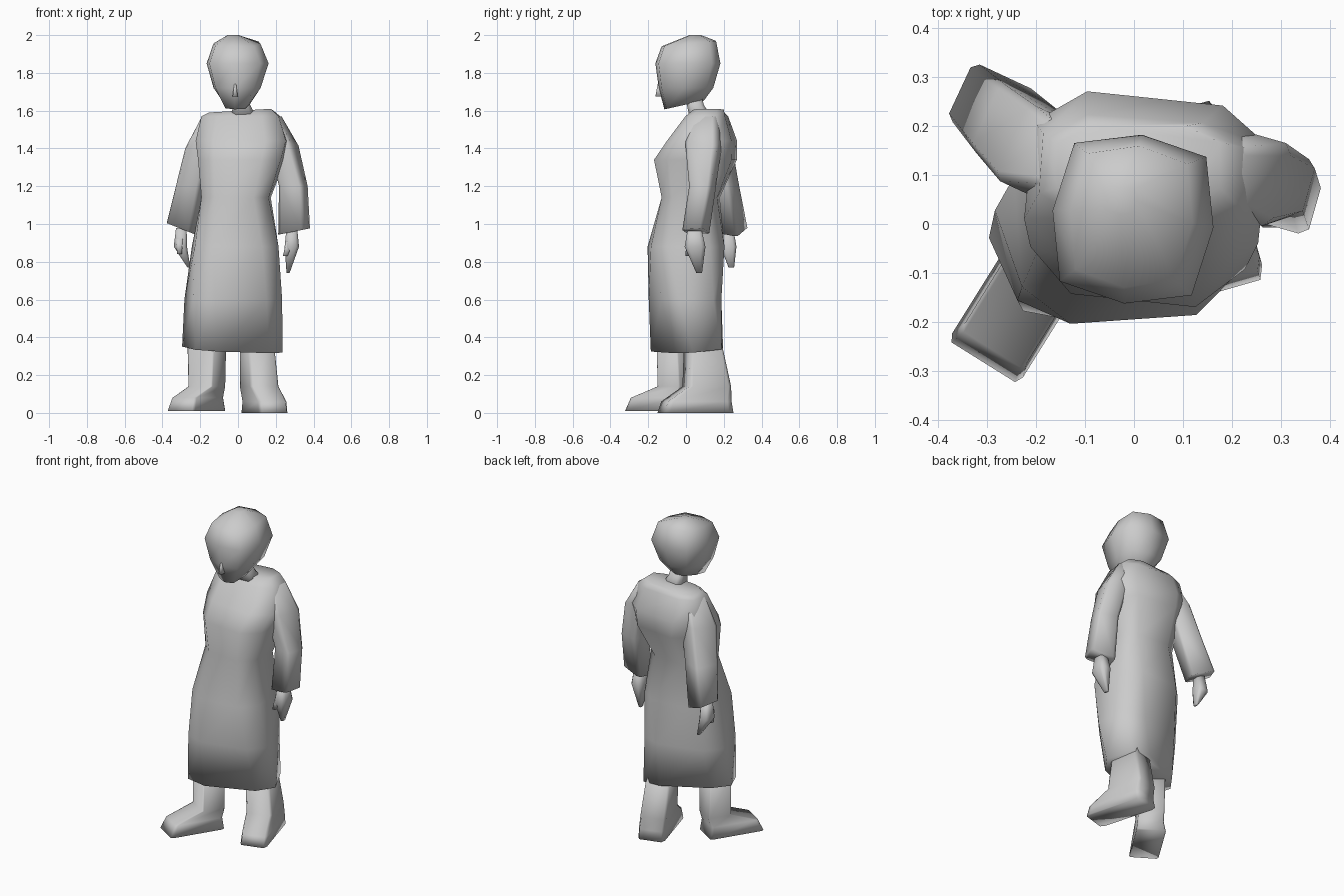
import bpy, bmesh
from math import radians
from mathutils import Vector, Matrix

cube = bpy.data.objects.get("Cube")
if cube:
    bpy.data.objects.remove(cube, do_unlink=True)

grey = bpy.data.materials.new("plain grey")
grey.use_nodes = True
colour = (0.6, 0.6, 0.6, 1)
grey.diffuse_color = colour
grey.node_tree.nodes["Principled BSDF"].inputs["Base Color"].default_value = colour


def chamfered(cut):
    """Square outline with cut corners."""
    k = 1 - cut
    return [(1, -k), (1, k), (k, 1), (-k, 1), (-1, k), (-1, -k), (-k, -1), (k, -1)]


def pointed(c):
    """Outline with a vertex on each axis and corners pulled in to c."""
    return [(1, 0), (c, c), (0, 1), (-c, c), (-1, 0), (-c, -c), (0, -1), (c, -c)]


def ring(bm, outline, yaw, cx, cy, z, rx, ry, tilt=0, pitch=0, twist=0):
    """One cross-section, sloped along x by tilt and along y by pitch."""
    turn = Matrix.Rotation(radians(yaw + twist), 3, "Z")
    verts = []
    for u, v in outline:
        p = turn @ Vector((u * rx, v * ry, 0))
        verts.append(bm.verts.new((cx + p.x, cy + p.y, z + p.x * tilt + p.y * pitch)))
    return verts


def loft(name, rings, yaw=0, outline=chamfered(.4)):
    """Skin a stack of rings into one closed, smooth part."""
    bm = bmesh.new()
    loops = [ring(bm, outline, yaw, *r) for r in rings]
    for a, b in zip(loops, loops[1:]):
        for i in range(len(a)):
            j = (i + 1) % len(a)
            bm.faces.new((a[i], a[j], b[j], b[i]))
    bm.faces.new(loops[0])
    bm.faces.new(loops[-1])
    bmesh.ops.recalc_face_normals(bm, faces=bm.faces)
    for face in bm.faces:
        face.smooth = True
    mesh = bpy.data.meshes.new(name)
    bm.to_mesh(mesh)
    bm.free()
    mesh.materials.append(grey)
    part = bpy.data.objects.new(name, mesh)
    bpy.context.collection.objects.link(part)


# Robe, from the twisted hem to the shoulders
loft("robe", [
    (-.03, .005, .335, .255, .142, -.07, .08, 25),
    (-.025, -.005, .6, .243, .163, 0, 0, 14),
    (-.015, 0, .88, .222, .195, 0, 0, 4),
    (-.01, .025, 1.14, .178, .147, 0, 0, -4),
    (.02, .05, 1.34, .22, .207, 0, 0, -6),
    (.025, .085, 1.44, .24, .172, 0, 0, -6),
    (.015, .11, 1.57, .205, .105, 0, 0, -4),
    (.01, .12, 1.6, .165, .08, .06),
], outline=chamfered(.42))

# Neck, head and nose
loft("neck", [(.03, .08, 1.56, .07, .06), (.02, .05, 1.63, .045, .045), (.01, .03, 1.7, .045, .045)])
loft("head", [
    (-.005, -.01, 1.63, .065, .105, 0, .22),
    (-.005, 0, 1.72, .125, .145),
    (-.002, .01, 1.85, .165, .173),
    (-.005, .015, 1.955, .125, .145, 0, .1),
    (-.025, .05, 2, .03, .03),
], yaw=-6, outline=pointed(.82))
loft("nose", [(-.015, -.14, 1.675, .014, .022), (-.015, -.14, 1.74, .005, .01)])

# Sleeves
loft("left_sleeve", [
    (.17, .11, 1.57, .05, .06),
    (.235, .095, 1.44, .07, .088, -.3),
    (.293, .088, 1.2, .066, .06),
    (.297, .052, .96, .075, .058, .2),
], yaw=-16, outline=chamfered(.25))
loft("right_sleeve", [
    (-.13, .12, 1.56, .05, .06),
    (-.185, .14, 1.43, .072, .085, .3),
    (-.24, .19, 1.2, .07, .075),
    (-.29, .242, .97, .072, .065, -.4),
], yaw=-25, outline=chamfered(.2))

# Hands with thumbs
loft("left_hand", [(.285, .045, .98, .028, .035), (.285, .048, .88, .038, .055), (.265, .07, .74, .008, .015)])
loft("left_thumb", [(.275, .02, .91, .02, .02), (.25, .01, .83, .012, .012)])
loft("right_hand", [(-.3, .22, .98, .028, .03), (-.305, .225, .88, .035, .042), (-.26, .24, .77, .008, .015)])
loft("right_thumb", [(-.31, .2, .92, .02, .02), (-.31, .19, .84, .012, .012)])

# Legs and feet, toes turned outward
loft("left_leg", [
    (.14, .05, 0, .08, .19),
    (.14, .055, .06, .078, .175),
    (.112, .11, .14, .078, .115),
    (.1, .088, .38, .072, .085),
], yaw=16, outline=chamfered(.15))
loft("right_leg", [
    (-.22, -.142, .01, .085, .165),
    (-.213, -.133, .08, .075, .145),
    (-.165, -.055, .14, .075, .07),
    (-.165, -.06, .4, .085, .065),
], yaw=-32, outline=chamfered(.1))
